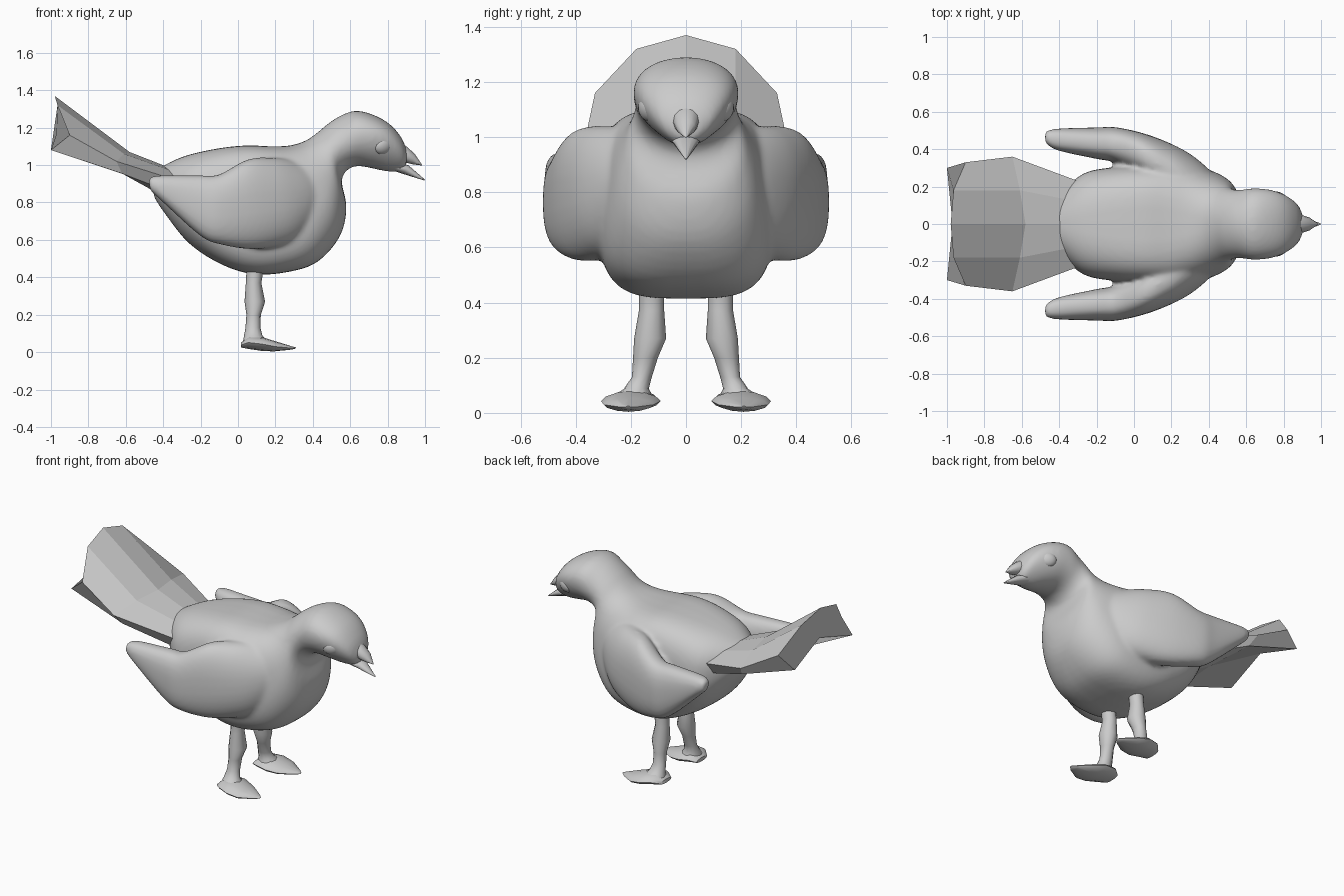
import bpy, bmesh, math
from mathutils import Vector

if "Cube" in bpy.data.objects:
    bpy.data.objects.remove(bpy.data.objects["Cube"])

grey = bpy.data.materials.new("plain grey")
grey.diffuse_color = (0.6, 0.6, 0.6, 1)
grey.use_nodes = True
grey.node_tree.nodes["Principled BSDF"].inputs["Base Color"].default_value = grey.diffuse_color


def finish(name, bm, smooth=True):
    bmesh.ops.recalc_face_normals(bm, faces=bm.faces)
    me = bpy.data.meshes.new(name)
    bm.to_mesh(me)
    bm.free()
    me.materials.append(grey)
    ob = bpy.data.objects.new(name, me)
    bpy.context.collection.objects.link(ob)
    if smooth:
        bpy.ops.object.select_all(action='DESELECT')
        ob.select_set(True)
        bpy.context.view_layer.objects.active = ob
        bpy.ops.object.shade_smooth_by_angle(angle=math.radians(50))
    return ob


def refine(rings, steps=4):
    """Add in-between rings along a smooth curve."""
    rings = [tuple(r) + (0,) * (8 - len(r)) for r in rings]
    out = []
    for i in range(len(rings) - 1):
        p0, p1, p2, p3 = (rings[max(0, min(len(rings) - 1, i + k))] for k in (-1, 0, 1, 2))
        for s in range(steps):
            t = s / steps
            out.append(tuple(.5 * (2 * b + (c - a) * t + (2 * a - 5 * b + 4 * c - d) * t * t
                                   + (3 * b - a - 3 * c + d) * t ** 3)
                             for a, b, c, d in zip(p0, p1, p2, p3)))
    return out + [rings[-1]]


def loft(name, rings, side=1, sides=24):
    """Skin rings of (top x, top z, bottom x, bottom z, centre y, half width, squareness[, taper])."""
    bm = bmesh.new()
    loops = []
    for tx, tz, bx, bz, y, hw, n, *taper in rings:
        t = taper[0] if taper else 0
        mid = Vector(((tx + bx) / 2, y, (tz + bz) / 2))
        up = Vector(((tx - bx) / 2, 0, (tz - bz) / 2))
        loop = []
        for i in range(sides):
            a = 2 * math.pi * i / sides
            c, s = math.cos(a), math.sin(a)
            u = math.copysign(abs(c) ** (2 / n), c)
            v = math.copysign(abs(s) ** (2 / n), s)
            p = mid + up * u + Vector((0, hw * v * (1 + t * u), 0))
            loop.append(bm.verts.new((p.x, p.y * side, p.z)))
        loops.append(loop)
    for a, b in zip(loops, loops[1:]):
        for i in range(sides):
            j = (i + 1) % sides
            bm.faces.new((a[i], a[j], b[j], b[i]))
    bm.faces.new(loops[0])
    bm.faces.new(loops[-1])
    return finish(name, bm)


# Body, neck and head in one sweep
body = loft("body", refine([
    (-.46, .945, -.45, .83, 0, .06, 2),
    (-.41, .99, -.39, .74, 0, .15, 2.2),
    (-.28, 1.05, -.26, .58, 0, .27, 2.6),
    (-.10, 1.09, -.08, .465, 0, .305, 3.3),
    (.05, 1.105, .10, .415, 0, .315, 3.6),
    (.18, 1.10, .30, .435, 0, .318, 3.4),
    (.28, 1.105, .435, .49, 0, .30, 2.9),
    (.36, 1.13, .545, .62, 0, .26, 2.4),
    (.42, 1.17, .58, .77, 0, .22, 2.1),
    (.48, 1.22, .555, .91, 0, .19, 2),
    (.55, 1.265, .58, .97, 0, .182, 2),
    (.63, 1.29, .64, .995, 0, .19, 2.1, .08),
    (.72, 1.27, .73, .98, 0, .18, 2.1, .2),
    (.81, 1.22, .805, .965, 0, .148, 2.1, .3),
    (.875, 1.145, .875, .97, 0, .102, 2, .25),
    (.905, 1.07, .90, 1.0, 0, .05, 2)]), sides=48)

# Wings, half spread, with shoulders running into the breast
wings = [loft("wing", refine([
    (-.48, .93, -.47, .865, .465, .03, 2.2),
    (-.42, .945, -.40, .80, .452, .058, 2.4),
    (-.20, .945, -.20, .62, .432, .084, 2.5),
    (-.10, .95, -.09, .575, .422, .095, 2.5),
    (.05, 1.03, .07, .55, .365, .117, 2.4),
    (.18, 1.04, .22, .565, .29, .138, 2.3),
    (.28, 1.03, .33, .60, .22, .15, 2.2),
    (.38, 1.0, .42, .68, .15, .14, 2.1),
    (.44, .97, .47, .75, .10, .11, 2)]), s, 32) for s in (-1, 1)]

# Fuse wings and body into one soft skin
bpy.ops.object.select_all(action='DESELECT')
for ob in wings + [body]:
    ob.select_set(True)
bpy.context.view_layer.objects.active = body
bpy.ops.object.join()
body.modifiers.clear()
remesh = body.modifiers.new("fuse", 'REMESH')
remesh.mode = 'VOXEL'
remesh.voxel_size = .013
remesh.use_smooth_shade = True
soften = body.modifiers.new("soften", 'SMOOTH')
soften.factor = .5
soften.iterations = 8

# Open beak
loft("upper_beak", [
    (.87, 1.12, .87, 1.015, 0, .05, 2),
    (.90, 1.10, .89, 1.015, 0, .048, 2),
    (.945, 1.06, .93, 1.005, 0, .035, 2),
    (.985, 1.0, .98, .998, 0, .003, 2)], sides=12)
loft("lower_beak", [
    (.86, 1.01, .83, .97, 0, .055, 2),
    (.91, 1.0, .885, .952, 0, .042, 2),
    (1.0, .922, .995, .918, 0, .003, 2)], sides=12)

for side, label in ((-1, "right"), (1, "left")):
    # Leg flaring into the foot
    loft(label + "_leg", [
        (.135, .43, .045, .43, .125, .045, 2),
        (.125, .37, .042, .37, .125, .046, 2),
        (.145, .27, .035, .27, .130, .058, 2),
        (.122, .20, .045, .20, .147, .045, 2),
        (.120, .13, .040, .13, .160, .036, 2),
        (.130, .09, .032, .085, .180, .045, 2),
        (.160, .055, .025, .05, .195, .08, 2)], side, 12)

    # Foot tapering to the toe
    loft(label + "_foot", [
        (.015, .05, .015, .025, .185, .055, 2),
        (.06, .085, .05, .018, .192, .09, 1.7),
        (.13, .08, .13, .006, .20, .108, 1.7),
        (.21, .055, .19, .004, .208, .09, 1.8),
        (.285, .032, .275, .012, .21, .035, 2),
        (.31, .025, .305, .017, .21, .008, 2)], side, 12)

    # Eye
    bm = bmesh.new()
    bmesh.ops.create_uvsphere(bm, u_segments=16, v_segments=10, radius=1)
    eye = finish(label + "_eye", bm)
    eye.scale = (.053, .033, .045)
    eye.location = (.775, .135 * side, 1.10)
    eye.rotation_euler = (-.3 * side, 0, -.5 * side)

# Tail: faceted arched fan, each station runs top centre, top mid, edge, lower edge, lower centre
stations = [
    [(-.30, 0, .96), (-.30, .12, .95), (-.30, .23, .91), (-.32, .20, .84), (-.34, 0, .80)],
    [(-.58, 0, 1.07), (-.61, .18, 1.06), (-.65, .36, 1.02), (-.62, .31, .955), (-.58, 0, .94)],
    [(-.98, 0, 1.37), (-.965, .18, 1.32), (-.90, .33, 1.16), (-1.0, .30, 1.08), (-.97, 0, 1.17)]]
bm = bmesh.new()
loops = []
for st in stations:
    ring = st + [(x, -y, z) for x, y, z in reversed(st[1:-1])]
    loops.append([bm.verts.new(p) for p in ring])
for a, b in zip(loops, loops[1:]):
    for i in range(len(a)):
        j = (i + 1) % len(a)
        bm.faces.new((a[i], a[j], b[j], b[i]))
bm.faces.new(loops[0])
bm.faces.new(loops[-1])
finish("tail", bm, smooth=False)
